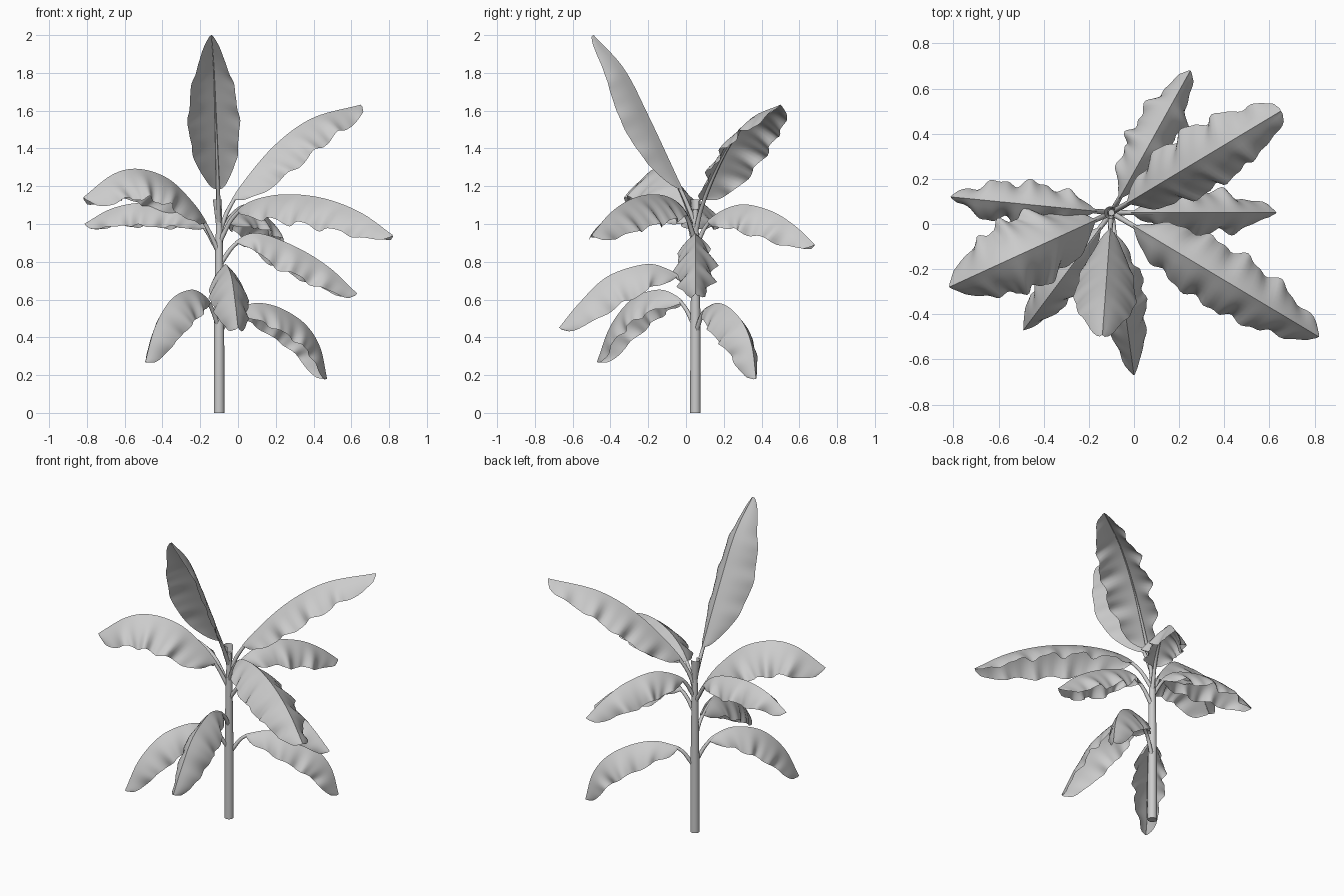
import bpy, bmesh, math, random
from mathutils import Vector

if "Cube" in bpy.data.objects:
    bpy.data.objects.remove(bpy.data.objects["Cube"])

random.seed(4)
CX, CY = -0.1, 0.05   # trunk axis


def make_object(name, bm):
    bmesh.ops.recalc_face_normals(bm, faces=bm.faces)
    me = bpy.data.meshes.new(name)
    bm.to_mesh(me)
    bm.free()
    obj = bpy.data.objects.new(name, me)
    bpy.context.collection.objects.link(obj)
    bpy.ops.object.select_all(action='DESELECT')
    obj.select_set(True)
    bpy.context.view_layer.objects.active = obj
    bpy.ops.object.shade_smooth_by_angle(angle=math.radians(60))
    return obj


def smooth_path(pts, n):
    """Catmull-Rom through pts, resampled to n + 1 evenly spaced points."""
    p = [2 * pts[0] - pts[1]] + pts + [2 * pts[-1] - pts[-2]]
    fine = []
    for i in range(1, len(p) - 2):
        a, b, c, d = p[i - 1:i + 3]
        for k in range(20):
            t = k / 20
            fine.append(0.5 * (2 * b + (c - a) * t + (2 * a - 5 * b + 4 * c - d) * t * t
                               + (3 * b - a - 3 * c + d) * t ** 3))
    fine.append(pts[-1])
    dist = [0.0]
    for a, b in zip(fine, fine[1:]):
        dist.append(dist[-1] + (b - a).length)
    out, j = [], 0
    for i in range(n + 1):
        s = dist[-1] * i / n
        while j < len(fine) - 2 and dist[j + 1] < s:
            j += 1
        f = (s - dist[j]) / max(dist[j + 1] - dist[j], 1e-9)
        out.append(fine[j].lerp(fine[j + 1], f))
    return out, dist[-1]


def tube(bm, rings, sides):
    """Skin a list of (centre, radius, axis_u, axis_v) rings."""
    loops = []
    for c, r, u, v in rings:
        loops.append([bm.verts.new(c + r * (math.cos(a) * u + math.sin(a) * v))
                      for a in (2 * math.pi * k / sides for k in range(sides))])
    for l0, l1 in zip(loops, loops[1:]):
        for k in range(sides):
            bm.faces.new((l0[k], l0[(k + 1) % sides], l1[(k + 1) % sides], l1[k]))
    bm.faces.new(loops[0][::-1])
    bm.faces.new(loops[-1])


def leaf(name, tip_x, tip_y, profile, half_width, fold, ripple=0.02, start=0.17, full=0.5):
    # midrib path in the vertical plane through the trunk axis and the tip
    d = Vector((tip_x - CX, tip_y - CY, 0)).normalized()
    side = Vector((-d.y, d.x, 0))
    base = Vector((CX, CY, 0))
    n = 60
    path, length = smooth_path([base + d * r + Vector((0, 0, z)) for r, z in profile], n)
    frames = []
    for i, p in enumerate(path):
        t = (path[min(i + 1, n)] - path[max(i - 1, 0)]).normalized()
        frames.append((p, t, t.cross(side)))

    # stalk, running on as a thin midrib under the blade
    bm = bmesh.new()
    rings = []
    for i, (p, t, up) in enumerate(frames):
        r = 0.0125 * (1 - i / n) ** 1.6 + 0.001
        rings.append((p - up * r * min(1, i / n / start), r, side, up))
    tube(bm, rings, 8)
    make_object(name + "_stalk", bm)

    # blade, folded down on both sides of the midrib, with wavy edges
    bm = bmesh.new()
    first, cols = int(n * start), 7
    ph = {s: [random.uniform(0, 6.28) for _ in range(3)] for s in (-1, 1)}
    rows = []
    for i in range(first, n + 1):
        p, t, up = frames[i]
        s = (i - first) / (n - first)
        w = half_width * (max(math.sin(math.pi * s ** 0.85), 0) ** full + 0.08 * s)
        row = {0: bm.verts.new(p + up * 0.002)}
        for sg in (-1, 1):
            a, b, c = ph[sg]
            wave = math.sin(s * length * 24 + a) + 0.5 * math.sin(s * length * 47 + b)
            edge = 1 + ripple * 3 * math.sin(s * length * 22 + c)
            pos = p.copy()
            for k in range(1, cols + 1):
                u = k / cols
                ang = math.radians(fold) * (0.65 + 0.6 * u)
                step = w * edge / cols
                pos = pos + sg * side * math.cos(ang) * step - up * math.sin(ang) * step \
                    + t * 0.12 * step * (1 - s)
                out = sg * side * math.sin(ang) + up * math.cos(ang)
                row[sg * k] = bm.verts.new(pos + out * ripple * wave * u ** 1.5 * min(1, w / half_width))
        rows.append([row[k] for k in range(-cols, cols + 1)])
    for r0, r1 in zip(rows, rows[1:]):
        for k in range(2 * cols):
            bm.faces.new((r0[k], r0[k + 1], r1[k + 1], r1[k]))
    make_object(name + "_blade", bm)


# trunk, thinning to the crown
bm = bmesh.new()
X, Y = Vector((1, 0, 0)), Vector((0, 1, 0))
tube(bm, [(Vector((CX, CY, z)), r, X, Y) for z, r in
          ((0, 0.028), (0.45, 0.027), (0.65, 0.024), (0.85, 0.021), (1.0, 0.016), (1.08, 0.014))], 16)
make_object("trunk", bm)

# small split sheath at the crown
bm = bmesh.new()
lo, hi = [], []
for k in range(10):
    a = math.radians(40 + 28 * k)
    v = Vector((math.cos(a), math.sin(a), 0))
    lo.append(bm.verts.new(Vector((CX, CY, 1.0)) + v * 0.017))
    hi.append(bm.verts.new(Vector((CX - 0.005, CY, 1.13)) + v * 0.028))
for k in range(9):
    bm.faces.new((lo[k], lo[k + 1], hi[k + 1], hi[k]))
make_object("crown_sheath", bm)

# top leaves
leaf("upright_leaf", -0.14, -0.49,
     [(0, 1.0), (0.05, 1.14), (0.1, 1.25), (0.25, 1.57), (0.38, 1.82), (0.543, 2.0)], 0.185, 45, 0.004, 0.17, 0.75)
leaf("raised_back_right_leaf", 0.65, 0.50,
     [(0, 0.95), (0.05, 1.08), (0.15, 1.22), (0.35, 1.42), (0.58, 1.56), (0.875, 1.63)], 0.185, 42, 0.016)
# middle leaves
leaf("mid_left_front_leaf", -0.82, -0.28,
     [(0, 0.85), (0.07, 1.0), (0.16, 1.12), (0.3, 1.24), (0.47, 1.29), (0.62, 1.26), (0.79, 1.14)],
     0.225, 45, 0.016, 0.17, 0.4)
leaf("mid_left_back_leaf", -0.81, 0.12,
     [(0, 0.85), (0.08, 1.0), (0.2, 1.08), (0.4, 1.11), (0.57, 1.08), (0.715, 1.0)], 0.15, 52)
leaf("mid_right_front_leaf", 0.82, -0.50,
     [(0, 0.9), (0.08, 1.04), (0.2, 1.12), (0.4, 1.155), (0.64, 1.135), (0.87, 1.06), (1.07, 0.94)], 0.195, 47, 0.018)
leaf("mid_right_leaf", 0.63, 0.05,
     [(0, 0.78), (0.08, 0.9), (0.2, 0.95), (0.4, 0.88), (0.58, 0.77), (0.73, 0.63)], 0.165, 55)
leaf("mid_back_leaf", 0.25, 0.68,
     [(0, 0.88), (0.08, 1.02), (0.26, 1.10), (0.45, 1.07), (0.6, 0.99), (0.72, 0.89)], 0.17, 54)
# low leaves
leaf("low_front_leaf", 0.0, -0.67,
     [(0, 0.6), (0.06, 0.7), (0.15, 0.76), (0.27, 0.785), (0.47, 0.72), (0.62, 0.58), (0.727, 0.45)], 0.18, 58, 0.01)
leaf("low_left_leaf", -0.49, -0.47,
     [(0, 0.45), (0.06, 0.56), (0.13, 0.62), (0.25, 0.65), (0.42, 0.6), (0.56, 0.46), (0.65, 0.27)], 0.165, 57, 0.011)
leaf("low_back_right_leaf", 0.47, 0.37,
     [(0, 0.42), (0.07, 0.53), (0.15, 0.565), (0.25, 0.58), (0.38, 0.55), (0.52, 0.47), (0.61, 0.35), (0.654, 0.18)],
     0.165, 55, 0.011)
